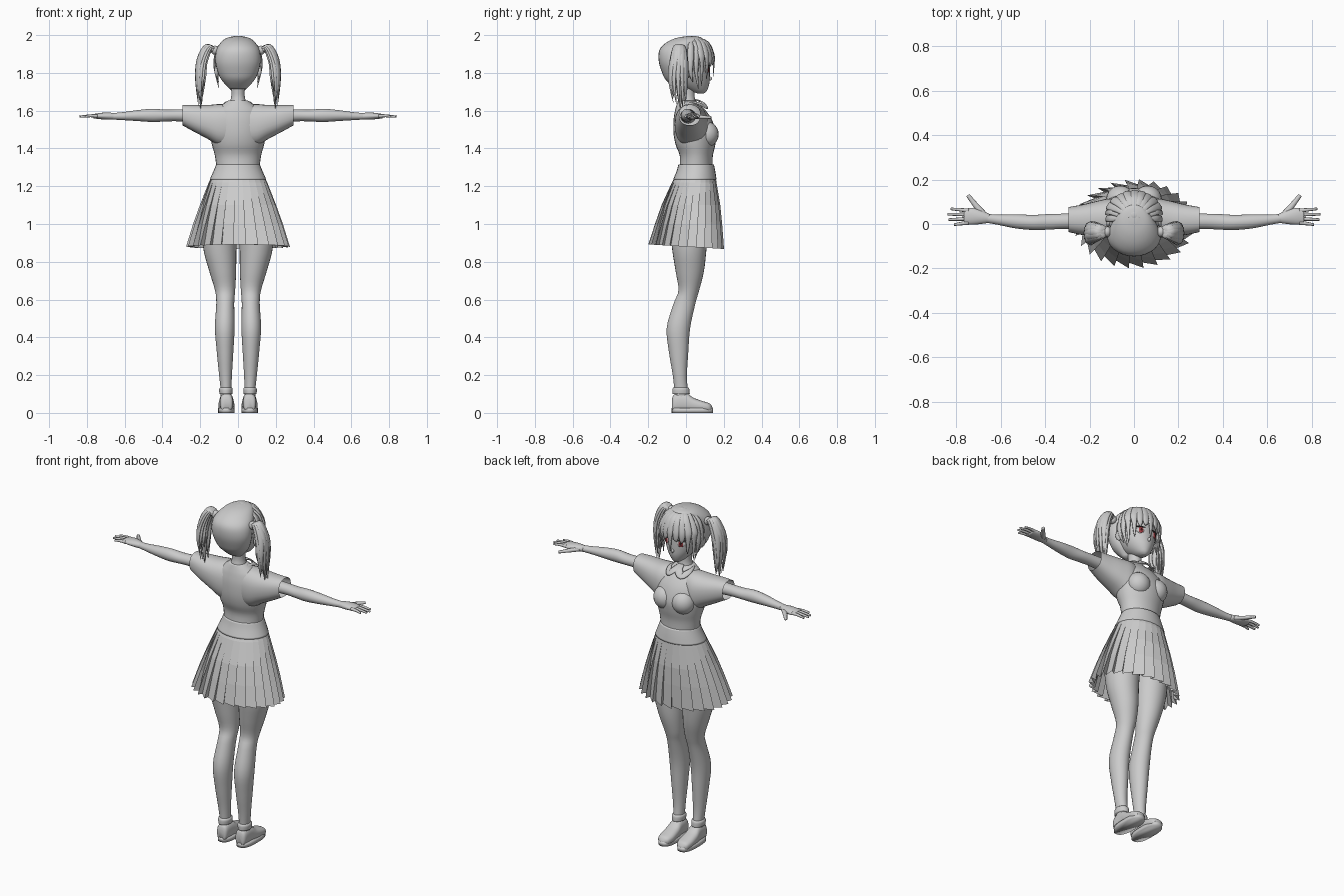
import bpy, bmesh, math, random
from mathutils import Vector

random.seed(4)


def interp(rows, n):
    """Catmull-Rom interpolation of tuples."""
    out = []
    for i in range(len(rows) - 1):
        p0, p1, p2 = rows[max(i - 1, 0)], rows[i], rows[i + 1]
        p3 = rows[min(i + 2, len(rows) - 1)]
        for k in range(n):
            t = k / n
            out.append(tuple(0.5 * (2 * b + (c - a) * t + (2 * a - 5 * b + 4 * c - d) * t * t
                                    + (3 * b - a - 3 * c + d) * t ** 3)
                             for a, b, c, d in zip(p0, p1, p2, p3)))
    return out + [tuple(rows[-1])]


def finish(name, bm, mirror=False, smooth=True, color=None):
    bmesh.ops.recalc_face_normals(bm, faces=bm.faces)
    me = bpy.data.meshes.new(name)
    for f in bm.faces:
        f.smooth = smooth
    bm.to_mesh(me)
    bm.free()
    ob = bpy.data.objects.new(name, me)
    bpy.context.collection.objects.link(ob)
    if mirror:
        ob.modifiers.new("mirror", 'MIRROR')
    if color:
        mat = bpy.data.materials.new(name)
        mat.diffuse_color = (*color, 1)
        me.materials.append(mat)
    return ob


def skin(bm, rings, cap=True):
    """Join closed rings of points into a tube."""
    vs = [[bm.verts.new(p) for p in r] for r in rings]
    m = len(vs[0])
    for a, b in zip(vs, vs[1:]):
        for j in range(m):
            bm.faces.new((a[j], a[(j + 1) % m], b[(j + 1) % m], b[j]))
    if cap:
        bm.faces.new(vs[0])
        bm.faces.new(vs[-1])


def loft(name, axis, rows, seg=28, p=1.0, n=4, cap=True, mirror=False):
    """rows: (position on axis, low/high of first side, low/high of second side)."""
    bm, rings = bmesh.new(), []
    for pos, a0, a1, b0, b1 in interp(rows, n):
        ring = []
        for j in range(seg):
            c, s = math.cos(2 * math.pi * j / seg), math.sin(2 * math.pi * j / seg)
            a = (a0 + a1) / 2 + (a1 - a0) / 2 * math.copysign(abs(c) ** p, c)
            b = (b0 + b1) / 2 + (b1 - b0) / 2 * math.copysign(abs(s) ** p, s)
            ring.append({'Z': (a, b, pos), 'X': (pos, a, b), 'Y': (a, pos, b)}[axis])
        rings.append(ring)
    skin(bm, rings, cap)
    return finish(name, bm, mirror)


def strand(bm, pts, w, th, center=(0, 0, 1.85), finger=False):
    """Tapered flat lock of hair, or a round finger."""
    path = [Vector(q) for q in interp(pts, 4)]
    rings = []
    for i, q in enumerate(path):
        u = i / (len(path) - 1)
        t = (path[min(i + 1, len(path) - 1)] - path[max(i - 1, 0)]).normalized()
        side = t.cross(q - Vector(center)).normalized()
        up = side.cross(t)
        f = 1 - 0.45 * u if finger else max(0.04, max(0, math.sin(math.pi * (0.2 + 0.8 * u))) ** 0.8)
        rings.append([q + side * w * f * math.cos(k * math.pi / 4) + up * th * f * math.sin(k * math.pi / 4)
                      for k in range(8)])
    skin(bm, rings)


def ball(name, loc, size, turn=0, mirror=True, color=None):
    bm = bmesh.new()
    bmesh.ops.create_uvsphere(bm, u_segments=20, v_segments=12, radius=1)
    bmesh.ops.scale(bm, vec=size, verts=bm.verts)
    ca, sa = math.cos(turn), math.sin(turn)
    for v in bm.verts:
        x, y, z = v.co
        v.co = (x * ca - y * sa + loc[0], x * sa + y * ca + loc[1], z + loc[2])
    return finish(name, bm, mirror, True, color)


# Legs, sock cuffs and shoes
loft("leg", 'Z', [(1.2, .01, .14, -.05, .12), (1.05, .003, .185, -.09, .13), (.88, .008, .185, -.075, .11),
                  (.75, .01, .152, -.055, .095), (.65, .015, .122, -.04, .07), (.58, .02, .115, -.065, .05),
                  (.45, .018, .122, -.102, .022), (.32, .025, .112, -.09, .012), (.2, .032, .1, -.07, .005),
                  (.12, .035, .092, -.062, .01), (.05, .035, .092, -.06, .02)], mirror=True)
loft("sock_cuff", 'Z', [(.135, .034, .094, -.066, .012), (.125, .028, .1, -.072, .018),
                        (.1, .03, .098, -.072, .02)], mirror=True)
loft("shoe_upper", 'Y', [(-.074, .04, .082, .01, .07), (-.06, .028, .094, .005, .1), (0, .024, .098, .005, .105),
                         (.04, .02, .103, .005, .08), (.09, .018, .104, .005, .062), (.125, .028, .096, .005, .05),
                         (.14, .05, .075, .005, .03)], p=.8, mirror=True)
loft("shoe_sole", 'Z', [(0, .018, .106, -.076, .143), (.026, .018, .106, -.076, .143)], p=.75, n=1, mirror=True)

# Pleated skirt: sawtooth folds that deepen toward the hem
bm, prev, PLEATS = bmesh.new(), None, 26
for z, rx, yb, yf, amp in [(1.27, .128, -.045, .155, 0), (1.22, .155, -.075, .162, .006), (1.1, .202, -.13, .182, .016),
                           (1.0, .238, -.165, .192, .024), (.88, .275, -.2, .202, .032)]:
    row = []
    for k in range(PLEATS):
        for f, d in ((0, 1), (1.15, 0)):
            a = 2 * math.pi * (k + f) / PLEATS
            r = 1 - amp * d / .24
            y = (yb + yf) / 2 + (yf - yb) / 2 * r * math.sin(a)
            drop = -.06 * y if z < .9 else 0
            row.append(bm.verts.new((rx * r * math.cos(a), y, z + drop)))
    if prev:
        m = len(row)
        for j in range(m):
            bm.faces.new((prev[j], prev[(j + 1) % m], row[(j + 1) % m], row[j]))
    prev = row
finish("pleated_skirt", bm, smooth=False)
loft("waistband", 'Z', [(1.315, -.116, .116, -.04, .148), (1.28, -.13, .13, -.05, .155),
                        (1.235, -.15, .15, -.068, .162)])

# Shirt body, bust, sleeves, collar
loft("shirt_body", 'Z', [(1.29, -.113, .113, -.035, .14), (1.36, -.122, .122, -.033, .142),
                         (1.42, -.138, .138, -.055, .155), (1.48, -.148, .148, -.066, .16),
                         (1.55, -.145, .145, -.066, .138), (1.6, -.12, .12, -.058, .105),
                         (1.63, -.085, .085, -.05, .075), (1.655, -.05, .05, -.042, .05)])
ball("bust", (.06, .108, 1.475), (.066, .065, .068))
loft("sleeve", 'X', [(.04, -.055, .1, 1.41, 1.635), (.1, -.06, .115, 1.415, 1.635), (.16, -.058, .105, 1.45, 1.63),
                     (.23, -.05, .088, 1.487, 1.63), (.295, -.036, .076, 1.523, 1.63)],
     p=.85, cap=False, mirror=True)
bm = bmesh.new()
strand(bm, [(.005, .045, 1.66), (.012, .085, 1.645), (.04, .1, 1.622), (.065, .06, 1.64), (.058, 0, 1.65)],
       .022, .005, (0, 0, 1.5))
finish("collar_flap", bm, True)

# Arms and hands
loft("arm", 'X', [(.1, -.03, .055, 1.53, 1.61), (.3, -.022, .047, 1.543, 1.607), (.38, -.025, .045, 1.543, 1.605),
                  (.45, -.027, .041, 1.54, 1.61), (.53, -.02, .043, 1.545, 1.603), (.61, -.004, .042, 1.55, 1.592),
                  (.665, .006, .046, 1.553, 1.587)], seg=20, mirror=True)
loft("palm", 'X', [(.65, .006, .045, 1.553, 1.587), (.69, .0, .062, 1.552, 1.59), (.73, -.003, .072, 1.555, 1.588),
                   (.765, .0, .068, 1.56, 1.582)], seg=16, mirror=True)
bm = bmesh.new()
for y0, y1, tip in ((.006, -.003, .81), (.024, .02, .835), (.042, .044, .84), (.06, .068, .825)):
    strand(bm, [(.745, y0, 1.572), (.78, (y0 + y1) / 2, 1.573), (tip, y1, 1.568)], .01, .01, (.7, 0, 0), True)
strand(bm, [(.675, .04, 1.568), (.705, .075, 1.566), (.725, .1, 1.565), (.748, .13, 1.564)],
       .016, .013, (.7, 0, 0), True)
finish("fingers", bm, True)

# Neck and head
loft("neck", 'Z', [(1.6, -.06, .06, -.045, .06), (1.65, -.042, .042, -.036, .05), (1.69, -.035, .035, -.03, .045),
                   (1.77, -.04, .04, -.04, .05)])
loft("head", 'Z', [(1.692, -.012, .012, .06, .096), (1.705, -.034, .034, .02, .11), (1.74, -.066, .066, -.05, .123),
                   (1.78, -.09, .09, -.08, .126), (1.83, -.107, .107, -.105, .126), (1.89, -.109, .109, -.12, .123),
                   (1.94, -.088, .088, -.1, .1), (1.975, -.045, .045, -.04, .06)])
ball("nose", (0, .124, 1.77), (.008, .014, .011), mirror=False)
ball("ear", (.111, .01, 1.81), (.012, .024, .034), .3)

# Eyes: white, iris, pupil and lash
ball("eye_white", (.046, .111, 1.818), (.025, .007, .019), -.4, color=(.9, .9, .9))
ball("iris", (.047, .115, 1.818), (.014, .006, .018), -.4, color=(.4, .05, .06))
ball("pupil", (.0475, .118, 1.819), (.006, .005, .009), -.4, color=(.03, .01, .01))
ball("lash", (.047, .113, 1.838), (.028, .008, .004), -.4, color=(.05, .04, .04))

# Hair cap over the back of the head and crown over the forehead
loft("hair_cap", 'Z', [(1.715, -.045, .045, -.055, -.01), (1.76, -.085, .085, -.105, .02),
                       (1.8, -.106, .106, -.126, .025), (1.86, -.12, .12, -.144, .03), (1.92, -.115, .115, -.141, .05),
                       (1.96, -.092, .092, -.105, .08), (1.985, -.06, .06, -.05, .085), (1.995, -.015, .015, .01, .05)])
loft("hair_crown", 'Z', [(1.87, -.112, .112, -.06, .13), (1.91, -.112, .112, -.05, .13), (1.95, -.09, .09, -.03, .11),
                         (1.98, -.055, .055, 0, .08), (1.996, -.01, .01, .03, .05)])

# Bangs: locks that fan out from the crown
bm = bmesh.new()
for x, y, tip in ((-.108, .085, 1.73), (-.088, .112, 1.765), (-.06, .13, 1.83), (-.03, .143, 1.845), (.004, .147, 1.775),
                  (.034, .143, 1.845), (.062, .13, 1.83), (.088, .112, 1.765), (.108, .085, 1.73)):
    strand(bm, [(x * .15, .035, 1.99), (x * .65, .035 + (y - .035) * .68, 1.963), (x * 1.02, y - .004, 1.90),
                (x * 1.05, y, 1.85), (x * .97, y - .004, tip)], .021, .007, (0, .0, 1.85))
finish("bangs", bm)
bm = bmesh.new()
for y, tip in ((.055, 1.715), (.025, 1.75)):
    strand(bm, [(.03, .03, 1.985), (.1, y, 1.94), (.122, y, 1.86), (.118, y, 1.8), (.1, y + .01, tip)],
           .016, .006)
finish("side_lock", bm, True)

# Twin tails: tie plus a bundle of drooping locks
ball("hair_tie", (.122, -.035, 1.92), (.022, .024, .024))
bm = bmesh.new()
for k in range(12):
    a = 2 * math.pi * k / 12
    dx, dy = math.cos(a), math.sin(a)
    tip = 1.67 + random.uniform(-.05, .05) - .015 * dx
    strand(bm, [(.118, -.035, 1.92), (.155 + .012 * dx, -.035 + .02 * dy, 1.938 + .008 * dx),
                (.192 + .018 * dx, -.038 + .038 * dy, 1.86 + .015 * dx),
                (.2 + .022 * dx, -.042 + .046 * dy, 1.77), (.198 + .012 * dx, -.035 + .032 * dy, tip)],
           .018, .008, (.17, -.04, 1.78))
strand(bm, [(.12, -.035, 1.92), (.17, -.035, 1.92), (.195, -.04, 1.8), (.198, -.03, 1.61)],
       .03, .022, (.1, -.04, 1.8))
finish("twin_tail", bm, True)
